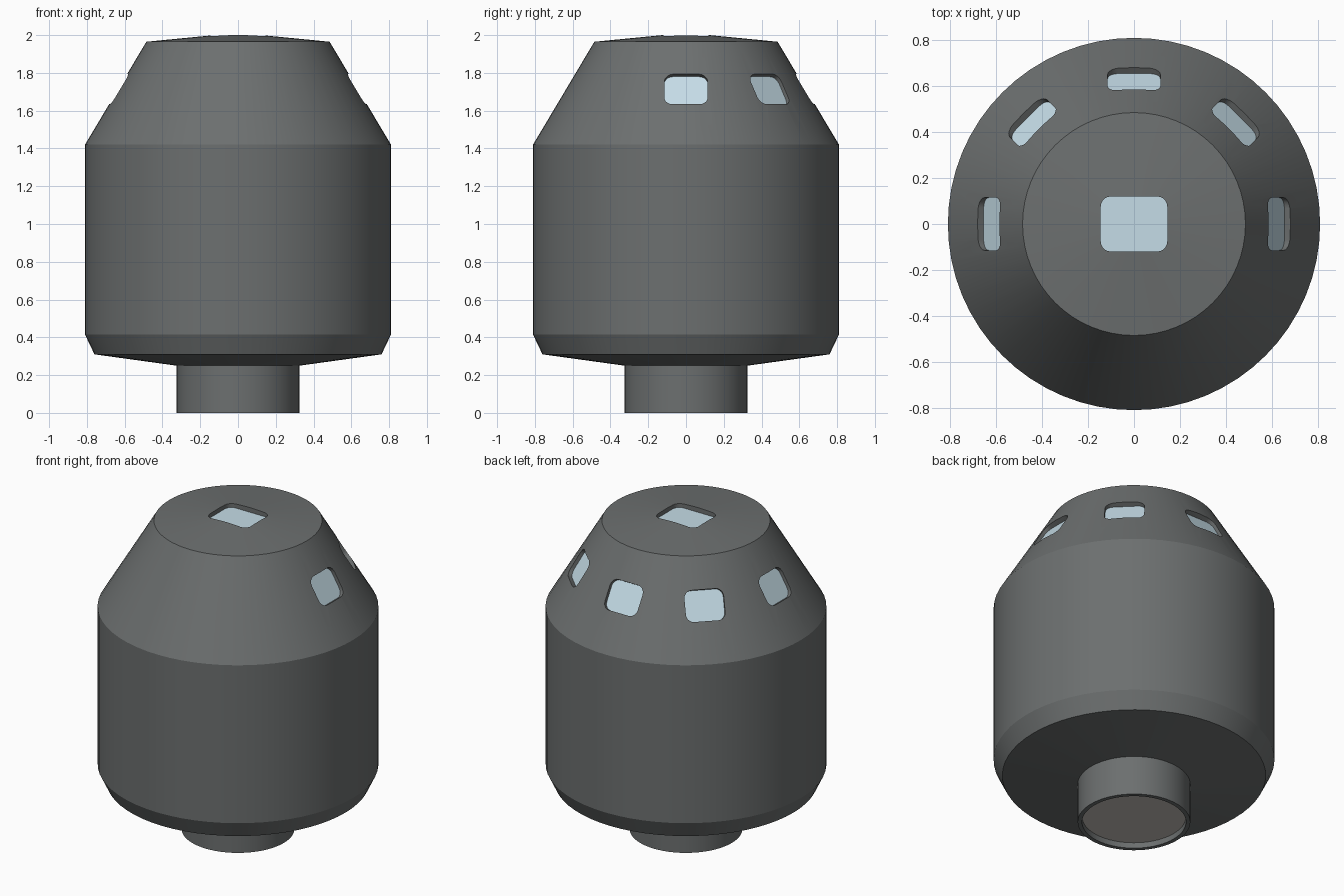
import bpy, bmesh, math
from mathutils import Matrix, Vector

cube = bpy.data.objects.get("Cube")
if cube:
    bpy.data.objects.remove(cube, do_unlink=True)

SIDES = 64


def material(name, color):
    m = bpy.data.materials.new(name)
    m.use_nodes = True
    m.diffuse_color = (*color, 1)
    m.node_tree.nodes["Principled BSDF"].inputs["Base Color"].default_value = (*color, 1)
    return m


hull_grey = material("hull grey", (0.15, 0.16, 0.16))
window_blue = material("window pale blue", (0.56, 0.72, 0.8))
base_grey = material("base warm grey", (0.55, 0.52, 0.48))


def add_object(name, bm, mat):
    bmesh.ops.recalc_face_normals(bm, faces=bm.faces[:])
    mesh = bpy.data.meshes.new(name)
    bm.to_mesh(mesh)
    bm.free()
    obj = bpy.data.objects.new(name, mesh)
    mesh.materials.append(mat)
    bpy.context.collection.objects.link(obj)
    return obj


def lathe(name, profile, mat):
    """Spin an (r, z) profile that starts and ends on the axis."""
    bm = bmesh.new()
    verts = [bm.verts.new((r, 0, z)) for r, z in profile]
    edges = [bm.edges.new(pair) for pair in zip(verts, verts[1:])]
    bmesh.ops.spin(bm, geom=verts + edges, axis=(0, 0, 1), cent=(0, 0, 0),
                   angle=math.tau, steps=SIDES)
    bmesh.ops.remove_doubles(bm, verts=bm.verts[:], dist=0.0005)
    return add_object(name, bm, mat)


def rounded_prism(name, width, height, low, high, frame, mat, radius=0.045):
    """Rounded rectangle in the frame's xy plane, extruded along its z."""
    bm = bmesh.new()
    loop = []
    for i, (sx, sy) in enumerate([(1, 1), (-1, 1), (-1, -1), (1, -1)]):
        for k in range(6):
            a = math.pi / 2 * (i + k / 5)
            loop.append((sx * (width / 2 - radius) + radius * math.cos(a),
                         sy * (height / 2 - radius) + radius * math.sin(a)))
    face = bm.faces.new([bm.verts.new((x, y, low)) for x, y in loop])
    side = bmesh.ops.extrude_face_region(bm, geom=[face])["geom"]
    bmesh.ops.translate(bm, vec=(0, 0, high - low),
                        verts=[g for g in side if isinstance(g, bmesh.types.BMVert)])
    bmesh.ops.transform(bm, matrix=frame, verts=bm.verts[:])
    return add_object(name, bm, mat)


# Hull: hollow stub, shallow underside, drum, cone and low domed lid
hull = lathe("hull", [(0, 0.04), (0.3, 0.04), (0.3, 0), (0.325, 0), (0.325, 0.25),
                      (0.76, 0.31), (0.81, 0.415), (0.81, 1.42), (0.485, 1.965),
                      (0, 2.012)], hull_grey)

# Plate closing the stub underneath
lathe("base_plate", [(0, 0.035), (0.299, 0.035), (0.299, 0.043), (0, 0.043)], base_grey)

# Window frames: five around the back half of the cone, one in the lid
slope = Vector((0.545, 0, 0.325)).normalized()
frames = []
for i, name in enumerate(["left", "back_left", "back", "back_right", "right"]):
    turn = Matrix.Rotation(math.radians(45 * i), 3, 'Z')
    n = turn @ slope
    x = turn @ Vector((0, 1, 0))
    frame = Matrix((x, n.cross(x), n)).transposed().to_4x4()
    frame.translation = turn @ Vector((0.632, 0, 1.715))
    frames.append((name, 0.23, 0.185, frame))
frames.append(("top", 0.29, 0.24, Matrix.Translation((0, 0, 2.0))))

# Recess every window, then glaze it
for name, w, h, frame in frames:
    cutter = rounded_prism(name + "_window_cutter", w, h, -0.035, 0.06, frame, hull_grey)
    cutter.hide_render = True
    cutter.hide_set(True)
    cut = hull.modifiers.new(name + "_recess", 'BOOLEAN')
    cut.operation = 'DIFFERENCE'
    cut.solver = 'EXACT'
    cut.object = cutter
    rounded_prism(name + "_window", w, h, -0.036, -0.029, frame, window_blue)

# Apply the cuts and drop the cutters
bpy.context.view_layer.objects.active = hull
for mod in list(hull.modifiers):
    cutter = mod.object
    bpy.ops.object.modifier_apply(modifier=mod.name)
    bpy.data.objects.remove(cutter, do_unlink=True)

# Smooth the round walls, keep the rims crisp
bpy.ops.object.select_all(action='DESELECT')
hull.select_set(True)
bpy.ops.object.shade_smooth_by_angle(angle=math.radians(20))
